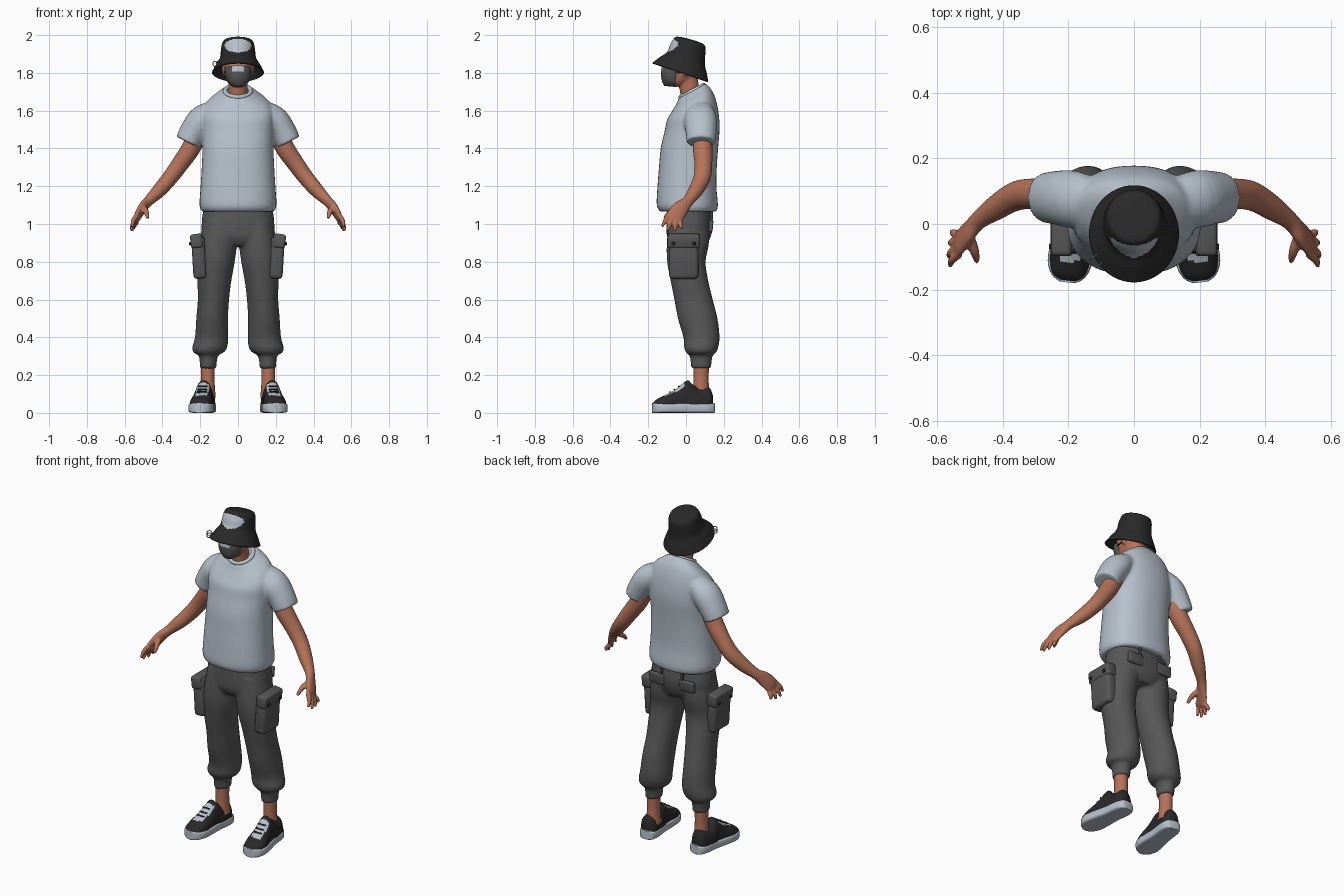
import bpy, bmesh, math
from mathutils import Vector, Matrix

cube = bpy.data.objects.get("Cube")
if cube:
    bpy.data.objects.remove(cube)


def material(name, r, g, b):
    m = bpy.data.materials.new(name)
    m.use_nodes = True
    m.diffuse_color = (r, g, b, 1)
    bsdf = m.node_tree.nodes["Principled BSDF"]
    bsdf.inputs["Base Color"].default_value = (r, g, b, 1)
    bsdf.inputs["Roughness"].default_value = 0.8
    return m


LIGHT = material("pale grey cloth", 0.47, 0.53, 0.60)
SKIN = material("skin", 0.46, 0.17, 0.10)
GREY = material("dark grey cloth", 0.095, 0.095, 0.095)
BLACK = material("black cloth", 0.022, 0.022, 0.022)
SILVER = material("silver", 0.35, 0.35, 0.36)


def spline(rings, steps):
    """Catmull-Rom interpolation of ring tuples."""
    r = [Vector(tuple(k) + (0,) * (6 - len(k))) for k in rings]
    r = [r[0]] + r + [r[-1]]
    out = []
    for a, b, c, d in zip(r, r[1:], r[2:], r[3:]):
        for i in range(steps):
            t = i / steps
            out.append(b + (c - a) * (t / 2) + (a * 2 - b * 5 + c * 4 - d) * (t * t / 2)
                       + (b * 3 - a - c * 3 + d) * (t ** 3 / 2))
    return out + [r[-1]]


def loft(bm, rings, flat=True, power=2, n=24, steps=4, mirror=False, caps=(True, True), floor=None):
    """Skin rings of (x, y, z, half width, half depth, tilt) along a path."""
    rings = spline(rings, steps)
    for side in ((1, -1) if mirror else (1,)):
        loops = []
        for i, k in enumerate(rings):
            centre = Vector(k[:3])
            u, v = Vector((1, 0, 0)), Vector((0, 1, k[5]))
            if not flat:
                t = Vector(rings[min(i + 1, len(rings) - 1)][:3]) - Vector(rings[max(i - 1, 0)][:3])
                t.normalize()
                u = (u - t * t.x).normalized()
                v = t.cross(u)
            loop = []
            for j in range(n):
                a = math.tau * j / n
                c, s = math.cos(a), math.sin(a)
                p = (centre + u * math.copysign(abs(c) ** (2 / power), c) * k[3]
                     + v * math.copysign(abs(s) ** (2 / power), s) * k[4])
                if floor is not None:
                    p.z = max(p.z, floor)
                loop.append(bm.verts.new((p.x * side, p.y, p.z)))
            loops.append(loop)
        for a, b in zip(loops, loops[1:]):
            for j in range(n):
                bm.faces.new((a[j], a[(j + 1) % n], b[(j + 1) % n], b[j]))
        for use, loop in zip(caps, (loops[0], loops[-1])):
            if use:
                bm.faces.new(loop)


def finish(name, bm, mats, voxel=0, rule=None, angle=50):
    """Turn a bmesh into a smooth object, optionally fused into one skin."""
    bmesh.ops.recalc_face_normals(bm, faces=bm.faces)
    if rule:
        for f in bm.faces:
            f.material_index = int(rule(f.calc_center_median(), f.normal))
    me = bpy.data.meshes.new(name)
    bm.to_mesh(me)
    bm.free()
    ob = bpy.data.objects.new(name, me)
    bpy.context.collection.objects.link(ob)
    for m in mats:
        me.materials.append(m)
    if voxel:
        r = ob.modifiers.new("fuse", 'REMESH')
        r.mode, r.voxel_size, r.use_smooth_shade = 'VOXEL', voxel, True
        s = ob.modifiers.new("soften", 'SMOOTH')
        s.iterations = 3
        me.shade_smooth()
    else:
        bpy.ops.object.select_all(action='DESELECT')
        ob.select_set(True)
        bpy.context.view_layer.objects.active = ob
        bpy.ops.object.shade_smooth_by_angle(angle=math.radians(angle))
    return ob


def slab(name, centre, size, mat, tilt=(0, 0), bevel=0.012):
    """Matching rounded boxes on both sides; tilt is about x, then y."""
    bm = bmesh.new()
    for side in (1, -1):
        m = (Matrix.Translation((centre[0] * side, centre[1], centre[2]))
             @ Matrix.Rotation(tilt[1] * side, 4, 'Y') @ Matrix.Rotation(tilt[0], 4, 'X')
             @ Matrix.Diagonal((*size, 1)))
        bmesh.ops.create_cube(bm, size=1, matrix=m)
    bmesh.ops.bevel(bm, geom=bm.edges[:], offset=bevel, segments=3, affect='EDGES', profile=0.5)
    return finish(name, bm, [mat])


def torus(name, centre, major, minor, rot, mat, n=32, m=10):
    bm = bmesh.new()
    place = Matrix.Translation(centre) @ Matrix.Rotation(rot[0], 4, 'X') @ Matrix.Rotation(rot[1], 4, 'Y')
    grid = [[bm.verts.new(place @ Vector(((major + minor * math.cos(b)) * math.cos(a),
                                         (major + minor * math.cos(b)) * math.sin(a), minor * math.sin(b))))
             for b in (math.tau * j / m for j in range(m))] for a in (math.tau * i / n for i in range(n))]
    for i in range(n):
        for j in range(m):
            k, l = (i + 1) % n, (j + 1) % m
            bm.faces.new((grid[i][j], grid[k][j], grid[k][l], grid[i][l]))
    finish(name, bm, [mat])


# T-shirt: torso and sleeves fused
bm = bmesh.new()
loft(bm, [(0, .012, 1.065, .19, .148), (0, .007, 1.10, .204, .162), (0, .005, 1.2, .198, .156),
          (0, .01, 1.3, .192, .153), (0, .018, 1.4, .188, .152), (0, .032, 1.5, .19, .146, .08),
          (0, .035, 1.58, .19, .135, .2), (0, .037, 1.64, .165, .112, .4),
          (0, .037, 1.68, .115, .088, .5), (0, .033, 1.705, .078, .072, .55)], power=2.3, n=40)
loft(bm, [(.10, .06, 1.60, .06, .075), (.185, .075, 1.555, .076, .088), (.235, .08, 1.49, .073, .082),
          (.266, .08, 1.432, .068, .077)], flat=False, mirror=True)
finish("tshirt", bm, [LIGHT], voxel=.009)
torus("collar", (0, .032, 1.703), .068, .012, (.48, 0), LIGHT)

# Trousers: hips, baggy legs and ankle cuffs fused
bm = bmesh.new()
loft(bm, [(0, .015, 1.10, .18, .11), (0, .02, 1.0, .193, .122), (0, .015, .93, .185, .115),
          (0, .015, .885, .13, .09)], power=2.3, n=32)
loft(bm, [(.095, .015, 1.02, .09, .105), (.105, .01, .9, .10, .112), (.115, .002, .8, .098, .102),
          (.125, .018, .7, .09, .10), (.13, .04, .6, .083, .102), (.137, .062, .5, .084, .105),
          (.14, .082, .4, .088, .096), (.15, .08, .345, .093, .09), (.156, .08, .318, .078, .078),
          (.157, .08, .30, .05, .06), (.158, .08, .235, .044, .053)], mirror=True)
finish("trousers", bm, [GREY], voxel=.009)

# Pockets, flaps, buttons and belt loops
slab("cargo_pockets", (.207, -.012, .825), (.07, .155, .23), GREY, (0, .06), .02)
slab("cargo_flaps", (.219, -.012, .91), (.065, .172, .075), GREY, (0, .12), .015)
slab("back_pocket_flaps", (.10, .132, .99), (.10, .022, .065), GREY, (-.08, 0), .009)
slab("belt_loops", (.07, .136, 1.05), (.016, .012, .06), GREY, (0, 0), .004)
for y in (-.068, .044):
    slab("flap_buttons", (.254, y, .895), (.01, .018, .018), BLACK, (0, .12), .004)

# Arms with hands
bm = bmesh.new()
loft(bm, [(.20, .085, 1.5, .05, .05), (.25, .088, 1.40, .05, .052), (.305, .092, 1.32, .046, .047),
          (.36, .085, 1.245, .042, .045), (.42, .05, 1.175, .037, .039), (.475, .01, 1.12, .026, .03),
          (.505, -.025, 1.085, .022, .042), (.53, -.055, 1.045, .018, .046),
          (.54, -.07, 1.02, .012, .042)], flat=False, mirror=True)
for i, tip in enumerate([(.56, -.128, .985), (.565, -.1, .965), (.56, -.06, .962), (.552, -.022, .972)]):
    s = (i - 1.5) * .024
    base = Vector((.533, -.062 + s * .83, 1.03 - s * .55))
    tip = Vector(tip)
    mid = base.lerp(tip, .5) + Vector((.008, 0, 0))
    loft(bm, [(*base, .013, .013), (*mid, .012, .012), (*tip, .007, .007)], flat=False, n=12, mirror=True)
loft(bm, [(.505, -.03, 1.09, .016, .016), (.487, -.08, 1.065, .015, .015), (.478, -.115, 1.03, .008, .008)],
     flat=False, n=12, mirror=True)
finish("arms", bm, [SKIN], voxel=.005)

# Ankles
bm = bmesh.new()
loft(bm, [(.16, .08, .08, .042, .045), (.16, .08, .17, .036, .04), (.16, .08, .27, .038, .042)], mirror=True)
finish("ankles", bm, [SKIN])


# Shoes: uppers with a pale laced panel, on thick soles
def foot_x(y):
    return .182 - y * .12


def on_tongue(c, normal):
    return abs(abs(c.x) - foot_x(c.y)) < .033 and -.115 < c.y < -.01 and normal.z > .25


bm = bmesh.new()
loft(bm, [(foot_x(y), y, .04, w, top - .04) for y, top, w in
          [(.14, .10, .03), (.12, .135, .047), (.07, .13, .052), (.03, .155, .053), (.005, .172, .05),
           (-.05, .128, .056), (-.1, .10, .062), (-.15, .075, .052), (-.172, .055, .03)]],
     flat=False, n=40, steps=6, power=2.3, mirror=True, floor=.035)
finish("shoe_uppers", bm, [BLACK, LIGHT], rule=on_tongue)
bm = bmesh.new()
loft(bm, [(foot_x(y), y, .026, w, .026) for y, w in
          [(.15, .025), (.14, .043), (.10, .055), (.02, .056), (-.06, .065), (-.12, .067),
           (-.16, .05), (-.178, .022)]], flat=False, power=5, n=32, mirror=True)
finish("shoe_soles", bm, [LIGHT])
for y, z in ((-.085, .111), (-.062, .124), (-.038, .141)):
    slab("shoe_laces", (foot_x(y), y, z), (.05, .007, .008), BLACK, (-.5, 0), .002)

# Neck, head and ears
bm = bmesh.new()
loft(bm, [(0, .035, 1.62, .055, .055), (0, .02, 1.70, .05, .052), (0, .005, 1.80, .05, .055)])
loft(bm, [(0, -.055, 1.728, .028, .035), (0, -.042, 1.75, .052, .072), (0, -.025, 1.79, .067, .088),
          (0, -.02, 1.84, .074, .096), (0, 0, 1.90, .074, .088), (0, .015, 1.94, .055, .065)])
loft(bm, [(.072, .0, 1.785, .006, .008), (.075, .002, 1.81, .01, .017), (.077, .004, 1.84, .01, .016)],
     n=12, mirror=True)
finish("head", bm, [SKIN], voxel=.006)

# Face mask with a pale upper panel, straps and eyes
bm = bmesh.new()
loft(bm, [(0, -.083, 1.728, .028, .032, -.1), (0, -.078, 1.75, .055, .05, -.2), (0, -.077, 1.785, .067, .056, -.25),
          (0, -.072, 1.822, .070, .056, -.3)], n=40, steps=5)
finish("face_mask", bm, [GREY, LIGHT], rule=lambda c, n: c.z > 1.808 and abs(c.x) < .034 and c.y < -.09)
slab("mask_straps", (.072, -.022, 1.805), (.006, .07, .006), BLACK, (.2, 0), .002)
slab("eyes", (.031, -.111, 1.853), (.024, .008, .01), BLACK, (0, 0), .003)


# Bucket hat, open below, with a plain pale oval patch on the front
def on_patch(c, normal):
    return c.y < 0 and (c.x / .072) ** 2 + ((c.z - 1.944) / .036) ** 2 < 1


bm = bmesh.new()
loft(bm, [(0, -.03, 1.803, .137, .148, -.34), (0, -.015, 1.84, .117, .125, -.34),
          (0, 0, 1.877, .096, .10, -.34), (0, .01, 1.925, .09, .092, -.32), (0, .02, 1.957, .083, .084, -.3),
          (0, .022, 1.972, .07, .07, -.28), (0, .022, 1.978, .03, .03, -.28)],
     n=64, steps=8, caps=(False, True))
hat = finish("bucket_hat", bm, [BLACK, LIGHT], rule=on_patch)
thick = hat.modifiers.new("thickness", 'SOLIDIFY')
thick.thickness, thick.offset = .006, -1

# Small rings hooked through the brim
for x, y in ((-.105, -.125), (-.122, -.10)):
    torus("brim_ring", (x, y, 1.848), .014, .0025, (1.57, .7), SILVER, 20, 6)
